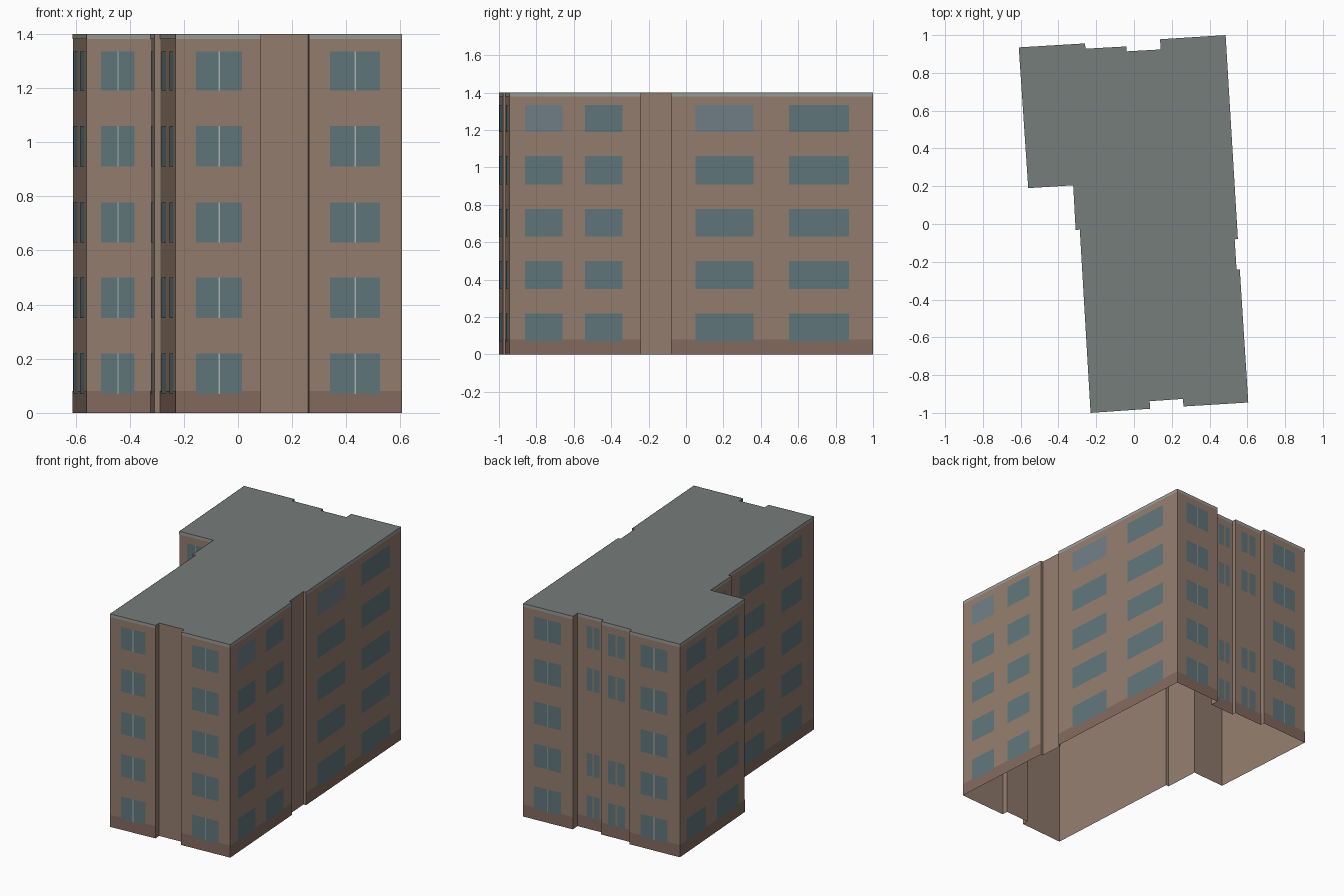
import bpy
from mathutils import Vector

if "Cube" in bpy.data.objects:
    bpy.data.objects.remove(bpy.data.objects["Cube"])

HEIGHT = 1.4
ROWS = [(0.07, 0.22), (0.35, 0.50), (0.63, 0.777), (0.91, 1.06), (1.19, 1.335)]


def material(name, r, g, b):
    m = bpy.data.materials.new(name)
    m.diffuse_color = (r, g, b, 1)
    m.use_nodes = True
    m.node_tree.nodes["Principled BSDF"].inputs["Base Color"].default_value = m.diffuse_color
    return m


def build(name, quads, mat):
    verts, faces = [], []
    for q in quads:
        faces.append(range(len(verts), len(verts) + len(q)))
        verts += q
    mesh = bpy.data.meshes.new(name)
    mesh.from_pydata(verts, [], [tuple(f) for f in faces])
    mesh.materials.append(mat)
    obj = bpy.data.objects.new(name, mesh)
    bpy.context.collection.objects.link(obj)
    return obj


# Footprint, counter-clockwise from the front left corner
outline = [
    (-0.23, -1.0), (0.085, -0.978), (0.083, -0.938), (0.259, -0.926),
    (0.262, -0.966), (0.605, -0.945), (0.56, -0.24), (0.543, -0.241),
    (0.533, -0.081), (0.55, -0.08), (0.485, 1.0), (0.138, 0.978),
    (0.141, 0.924), (-0.039, 0.914), (-0.041, 0.94), (-0.257, 0.928),
    (-0.259, 0.956), (-0.61, 0.935), (-0.56, 0.19), (-0.322, 0.205),
    (-0.309, -0.031), (-0.287, -0.03)]

# Facades with trim: wall index -> (window spans along wall, mullion, middle storey)
facades = {
    0: ([(0.238, 0.778)], True, True),
    4: ([(0.227, 0.767)], True, True),
    5: ([(0.12, 0.404), (0.574, 0.858)], False, True),
    9: ([(0.12, 0.407), (0.583, 0.88)], False, True),
    10: ([(0.22, 0.76)], True, True),
    12: ([(0.35, 0.58), (0.64, 0.85)], False, False),
    14: ([(0.22, 0.47), (0.54, 0.78)], False, False),
    16: ([(0.22, 0.76)], True, True),
    17: ([(0.10, 0.40), (0.57, 0.90)], False, True),
    18: ([(0.23, 0.75)], True, True),
    19: ([(0.25, 0.75)], False, True),
    21: ([(0.13, 0.42), (0.62, 0.86)], False, True)}


def panel(i, f0, f1, z0, z1, lift=0.0):
    """Upright rectangle on wall i between two fractions of its length."""
    a = Vector((*outline[i], 0))
    d = Vector((*outline[(i + 1) % len(outline)], 0)) - a
    off = Vector((d.y, -d.x, 0)).normalized() * lift
    p, q = a + d * f0 + off, a + d * f1 + off
    return [(p.x, p.y, z0), (q.x, q.y, z0), (q.x, q.y, z1), (p.x, p.y, z1)]


# Sort the facade details into parts
base, cornice, glass, pale_glass, mullions = [], [], [], [], []
for i, (spans, mullion, middle) in facades.items():
    base.append(panel(i, 0, 1, 0, 0.08, 0.001))
    cornice.append(panel(i, 0, 1, 1.38, HEIGHT, 0.001))
    for row, (z0, z1) in enumerate(ROWS):
        if row == 2 and not middle:
            continue
        for k, (f0, f1) in enumerate(spans):
            pale = row == 4 and k == 0 and i in (5, 9)
            (pale_glass if pale else glass).append(panel(i, f0, f1, z0, z1, 0.002))
            if mullion:
                c = (f0 + f1) / 2
                mullions.append(panel(i, c - 0.008, c + 0.008, z0, z1, 0.003))

# Open-bottomed wall shell and flat roof
build("walls", [panel(i, 0, 1, 0, HEIGHT) for i in range(len(outline))],
      material("wall_brown", 0.29, 0.205, 0.155))
build("roof", [[(x, y, HEIGHT) for x, y in outline]],
      material("roof_grey", 0.18, 0.205, 0.195))

# Facade parts
build("base_band", base, material("base_brown", 0.23, 0.145, 0.115))
build("roof_band", cornice, material("band_grey", 0.32, 0.32, 0.30))
build("windows", glass, material("glass_blue", 0.12, 0.18, 0.20))
build("pale_windows", pale_glass, material("glass_pale", 0.16, 0.21, 0.24))
build("window_mullions", mullions, material("mullion_grey", 0.42, 0.46, 0.45))
